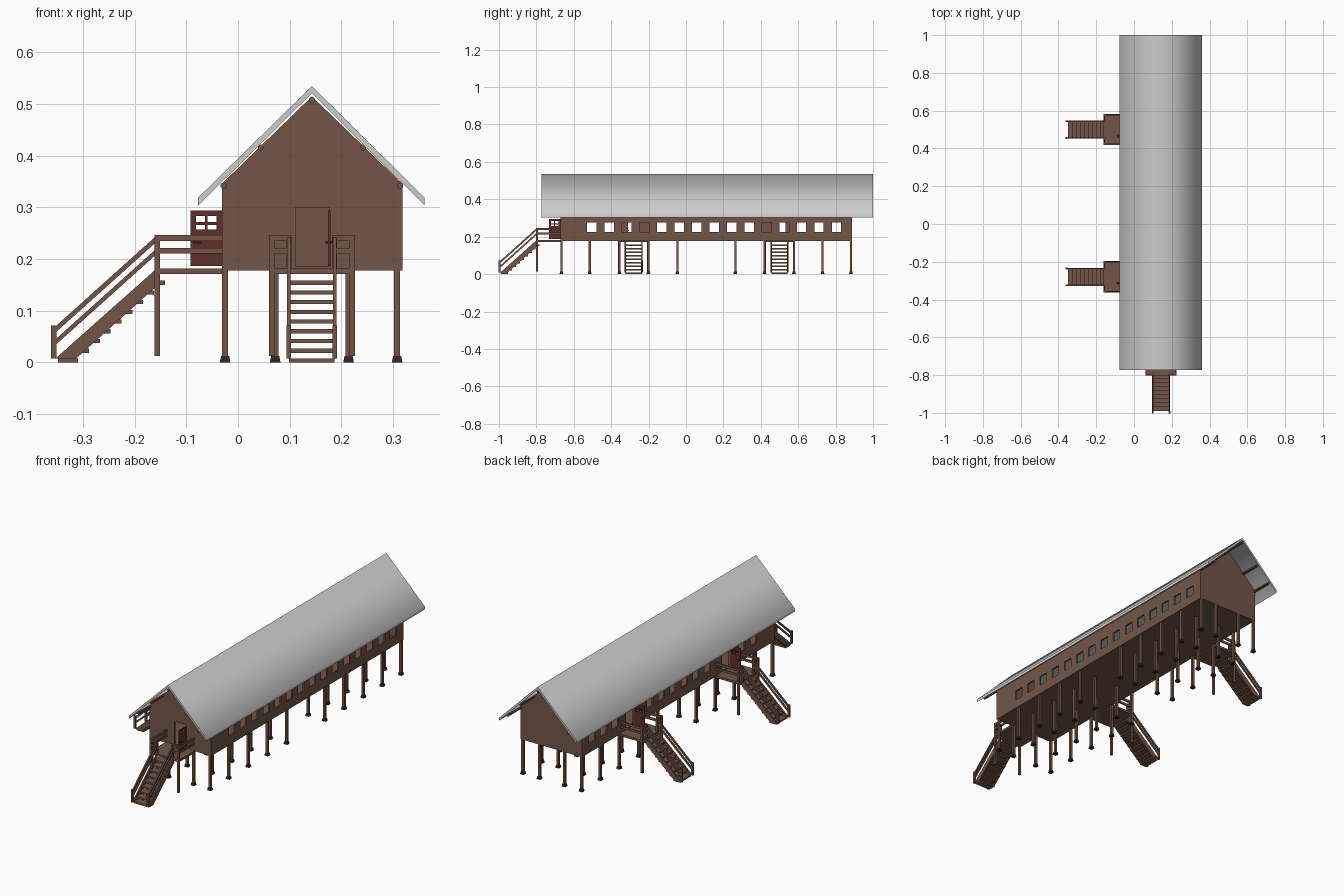
import bpy, bmesh, math
from mathutils import Matrix, Vector

if "Cube" in bpy.data.objects:
    bpy.data.objects.remove(bpy.data.objects["Cube"])


def material(name, rgb):
    m = bpy.data.materials.new(name)
    m.diffuse_color = (*rgb, 1)
    m.use_nodes = True
    m.node_tree.nodes["Principled BSDF"].inputs["Base Color"].default_value = m.diffuse_color
    return m


WOOD = material("brown_wood", (0.17, 0.092, 0.062))
RED = material("red_wood", (0.12, 0.03, 0.022))
DARK = material("dark_footing", (0.025, 0.02, 0.018))


def box(bm, x0, x1, y0, y1, z0, z1):
    m = Matrix.Translation(((x0 + x1) / 2, (y0 + y1) / 2, (z0 + z1) / 2))
    bmesh.ops.create_cube(bm, size=1, matrix=m @ Matrix.Diagonal((x1 - x0, y1 - y0, z1 - z0, 1)))


def prism(bm, pts, axis, a, b):
    """Extrude a profile from a to b; axis 'y' takes (x, z), axis 'x' takes (y, z)."""
    at = (lambda p: (p[0], a, p[1])) if axis == 'y' else (lambda p: (a, p[0], p[1]))
    face = bm.faces.new([bm.verts.new(at(p)) for p in pts])
    new = bmesh.ops.extrude_face_region(bm, geom=[face])["geom"]
    step = Vector((0, b - a, 0)) if axis == 'y' else Vector((b - a, 0, 0))
    bmesh.ops.translate(bm, vec=step, verts=[v for v in new if isinstance(v, bmesh.types.BMVert)])


def mesh(name, bm, mat=None):
    bmesh.ops.recalc_face_normals(bm, faces=bm.faces)
    me = bpy.data.meshes.new(name)
    bm.to_mesh(me)
    bm.free()
    if mat:
        me.materials.append(mat)
    return me


def add(name, me, matrix=None):
    ob = bpy.data.objects.new(name, me)
    bpy.context.collection.objects.link(ob)
    if matrix:
        ob.matrix_world = matrix
    return ob


def cut(ob, bm):
    cutter = add(ob.name + "_cutter", mesh(ob.name + "_cutter", bm))
    cutter.hide_render = True
    cutter.hide_viewport = True
    mod = ob.modifiers.new("openings", 'BOOLEAN')
    mod.operation, mod.solver, mod.object = 'DIFFERENCE', 'EXACT', cutter


X0, X1, XM = -0.031, 0.318, 0.143      # wall sides and ridge
Y0, Y1 = -0.672, 0.888                 # gable ends
ZF, ZE, ZA = 0.178, 0.346, 0.515       # floor, eaves, gable apex
T = 0.008
SIDE_DOORS = (-0.28, 0.50)

# Roof sheet
bm = bmesh.new()
prism(bm, [(-0.077, 0.304), (-0.077, 0.319), (XM, 0.535), (0.361, 0.319), (0.361, 0.304), (XM, 0.521)],
      'y', -0.773, 1.0)
roof = add("roof", mesh("roof", bm))
bpy.context.view_layer.objects.active = roof
roof.select_set(True)
bpy.ops.object.shade_smooth_by_angle(angle=math.radians(89.8))

# Round purlins under the roof
bm = bmesh.new()
for x, z in ((XM, 0.508), (0.044, 0.416), (0.242, 0.416), (-0.028, 0.342), (0.314, 0.342)):
    m = Matrix.Translation((x, 0.1135, z)) @ Matrix.Rotation(math.pi / 2, 4, 'X')
    bmesh.ops.create_cone(bm, cap_ends=True, segments=10, radius1=0.006, radius2=0.006, depth=1.77, matrix=m)
add("purlins", mesh("purlins", bm, WOOD))

# Floor
bm = bmesh.new()
box(bm, X0, X1, Y0, Y1, ZF, ZF + T)
add("floor", mesh("floor", bm, WOOD))

# Gable walls, with a doorway in the front one
for name, y in (("front_gable_wall", Y0), ("back_gable_wall", Y1 - T)):
    bm = bmesh.new()
    prism(bm, [(X0, ZF), (X1, ZF), (X1, ZE), (XM, ZA), (X0, ZE)], 'y', y, y + T)
    wall = add(name, mesh(name, bm, WOOD))
    if y == Y0:
        bm = bmesh.new()
        box(bm, XM - 0.032, XM + 0.033, y - 0.02, y + 0.03, ZF + T, 0.30)
        cut(wall, bm)

# Long walls with window rows, the left one with two doorways
windows = [-0.503 + 0.0934 * i for i in range(15)]
for name, x, doors in (("right_wall", X1 - T, ()), ("left_wall", X0, SIDE_DOORS)):
    bm = bmesh.new()
    box(bm, x, x + T, Y0 + T, Y1 - T, ZF, ZE)
    wall = add(name, mesh(name, bm, WOOD))
    bm = bmesh.new()
    for y in windows:
        if all(abs(y - d) > 0.075 for d in doors):
            box(bm, x - 0.02, x + 0.03, y - 0.025, y + 0.025, 0.225, 0.275)
    for d in doors:
        # clear windows next to the doorway
        box(bm, x - 0.02, x + 0.03, d - 0.033, d + 0.032, ZF + T, 0.30)
    cut(wall, bm)

# Stilts and dark footings
posts, feet = bmesh.new(), bmesh.new()
for x in (-0.025, 0.072, 0.214, 0.308):
    for y in (-0.666, -0.515, -0.356, -0.201, -0.046, 0.264, 0.42, 0.577, 0.73, 0.882):
        box(posts, x - 0.006, x + 0.006, y - 0.006, y + 0.006, 0.01, ZF)
        m = Matrix.Translation((x, y, 0.0065)) @ Matrix.Rotation(math.pi / 4, 4, 'Z')
        bmesh.ops.create_cone(feet, cap_ends=True, segments=4, radius1=0.0145, radius2=0.011, depth=0.013, matrix=m)
add("stilts", mesh("stilts", posts, WOOD))
add("footings", mesh("footings", feet, DARK))

# Entrance unit, modelled facing -y with the wall at y = 0
deck, railing, stair, treads, door, handle = (bmesh.new() for _ in range(6))
D = -0.131
box(deck, -0.083, 0.083, D, 0, 0.171, 0.182)
RAILS = ((0.235, 0.247), (0.211, 0.222))
for s in (-1, 1):
    def sbox(b, a, c, *rest):
        box(b, min(s * a, s * c), max(s * a, s * c), *rest)
    sbox(railing, 0.072, 0.083, D, D + 0.011, 0.013, 0.247)       # corner post
    sbox(railing, 0.039, 0.049, D, D + 0.011, 0.171, 0.247)       # stair head post
    sbox(railing, 0.040, 0.049, -0.331, -0.320, 0.008, 0.072)     # stair foot post
    for z0, z1 in RAILS:
        sbox(railing, 0.074, 0.081, D + 0.011, 0, z0, z1)
        sbox(railing, 0.049, 0.072, D + 0.002, D + 0.009, z0, z1)
        prism(railing, [(-0.125, z1), (-0.125, z0), (-0.322, z0 - 0.177), (-0.322, z1 - 0.177)],
              'x', s * 0.041, s * 0.048)
    prism(stair, [(-0.125, 0.183), (-0.125, 0.149), (-0.282, 0.008), (-0.322, 0.008)],
          'x', s * 0.041, s * 0.048)
for i in range(9):
    z = 0.004 + 0.0188 * i
    y = -0.125 - (0.164 - z) / 0.897
    box(treads, -0.044, 0.044, y - 0.014, y + 0.025, z - 0.004, z + 0.004)

# Open door leaf with four panes, built from its frame members
DX = (0.031, 0.036)
box(door, *DX, -0.061, 0, 0.187, 0.257)
for y0, y1 in ((-0.061, -0.050), (-0.033, -0.028), (-0.011, 0)):
    box(door, *DX, y0, y1, 0.257, 0.294)
for z0, z1 in ((0.266, 0.272), (0.283, 0.294)):
    for y0, y1 in ((-0.050, -0.033), (-0.028, -0.011)):
        box(door, *DX, y0, y1, z0, z1)
box(handle, 0.026, 0.041, -0.056, -0.052, 0.230, 0.235)
for x in (0.026, 0.039):
    box(handle, x, x + 0.002, -0.056, -0.040, 0.230, 0.235)

parts = [("deck", mesh("deck", deck, WOOD)), ("railing", mesh("railing", railing, WOOD)),
         ("stringers", mesh("stringers", stair, WOOD)), ("stair_treads", mesh("stair_treads", treads, WOOD)),
         ("door", mesh("door", door, RED)), ("door_handle", mesh("door_handle", handle, DARK))]

# Place the unit at the front and twice on the left side
turn = Matrix.Rotation(-math.pi / 2, 4, 'Z')
places = [("front", Matrix.Translation((XM, Y0, 0)))]
places += [(f"left_{i + 1}", Matrix.Translation((X0, y, 0)) @ turn) for i, y in enumerate(SIDE_DOORS)]
for place, matrix in places:
    for name, me in parts:
        add(f"{place}_{name}", me, matrix)
